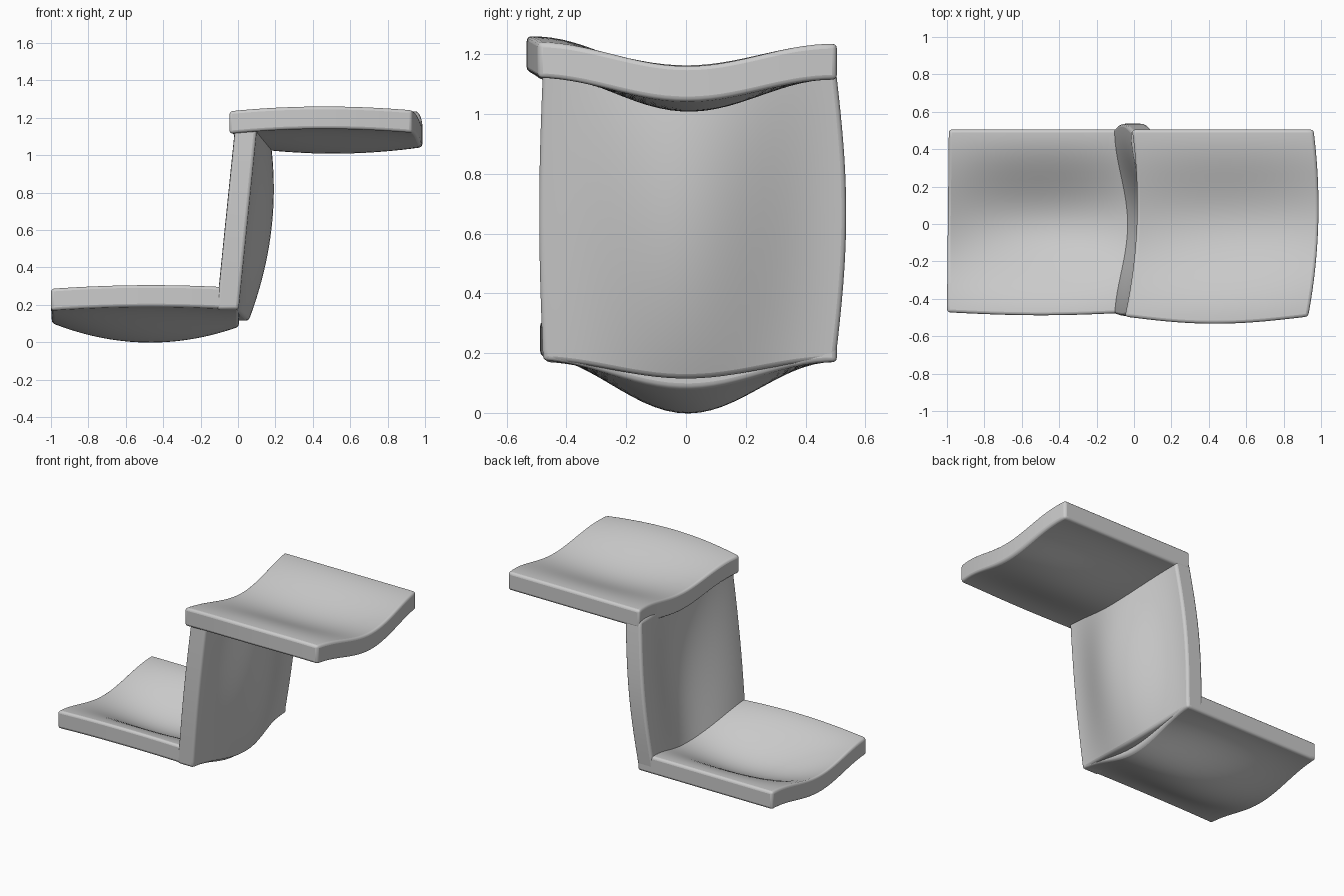
import bpy, bmesh
from math import cos, sin, pi, radians

cube = bpy.data.objects.get("Cube")
if cube:
    bpy.data.objects.remove(cube, do_unlink=True)

grey = bpy.data.materials.new("plain_grey")
grey.use_nodes = True
colour = (0.6, 0.6, 0.6, 1)
grey.diffuse_color = colour
grey.node_tree.nodes["Principled BSDF"].inputs["Base Color"].default_value = colour


def mix(a, b, t):
    return a + (b - a) * t


def through(a, b, c, t, m=0.6):
    """Quadratic through a at 0, b at m and c at 1."""
    return (a * (t - m) * (t - 1) / m + b * t * (t - 1) / (m * (m - 1))
            + c * t * (t - m) / (1 - m))


def hollow(y):
    """Dish profile across the depth: deepest in the middle, flat at the rims."""
    return cos(pi * max(-0.5, min(0.5, y))) ** 2


def slab(name, shape, thickness):
    """Bend a grid with shape(u, v), thicken it and round its rims."""
    bm = bmesh.new()
    bmesh.ops.create_grid(bm, x_segments=26, y_segments=26, size=0.5)
    for v in bm.verts:
        v.co = shape(v.co.x + 0.5, v.co.y + 0.5)
    extruded = bmesh.ops.extrude_face_region(bm, geom=bm.faces[:], use_keep_orig=True)
    moved = [g for g in extruded["geom"] if isinstance(g, bmesh.types.BMVert)]
    bmesh.ops.translate(bm, verts=moved, vec=thickness)
    bmesh.ops.recalc_face_normals(bm, faces=bm.faces[:])
    mesh = bpy.data.meshes.new(name)
    bm.to_mesh(mesh)
    bm.free()
    mesh.materials.append(grey)
    obj = bpy.data.objects.new(name, mesh)
    bpy.context.collection.objects.link(obj)
    bevel = obj.modifiers.new("rounded_rims", "BEVEL")
    bevel.width = 0.016
    bevel.segments = 3
    bevel.limit_method = "ANGLE"
    bevel.angle_limit = radians(45)
    bpy.ops.object.select_all(action="DESELECT")
    obj.select_set(True)
    bpy.context.view_layer.objects.active = obj
    bpy.ops.object.shade_smooth_by_angle(angle=radians(40))
    return obj


# Lower dished shelf
def lower_shape(u, v):
    y = mix(-0.472 - 0.016 * sin(pi * u), 0.505, v)
    x = mix(-1.0 + 0.01 * v, 0.005, u)
    z = 0.17 + through(0, 0.02, 0.005, u) * (1 - v) - through(0.068, 0.18, 0.09, u) * hollow(y)
    return x, y, z


# Upper dished shelf with wavy ends
def upper_shape(u, v):
    y = mix(-0.495 - 0.038 * sin(pi * u), 0.505, v)
    x = mix(0.015 + 0.04 * y - 0.18 * y * y, 0.985 + 0.03 * y - 0.16 * y * y, u)
    z = 1.115 + through(0, 0.025, 0.005, u) * (1 - v) - through(0.07, 0.118, 0.075, u) * hollow(y)
    return x, y, z


# Upright panel, leaning and bowed towards +x
def panel_shape(u, v):
    y = mix(-0.478 - 0.013 * sin(pi * v), 0.5 + 0.036 * sin(pi * v), u)
    z = mix(0.175 - 0.06 * hollow(y), 1.16 - 0.07 * hollow(y), v)
    x = mix(-0.115, -0.015, v) + through(0.055, 0.127, 0.07, v, 0.5) * hollow(y)
    return x, y, z


slab("lower_shelf", lower_shape, (0, 0, 0.117))
slab("upper_shelf", upper_shape, (0, 0, 0.12))
slab("upright_panel", panel_shape, (0.117, 0, 0))
